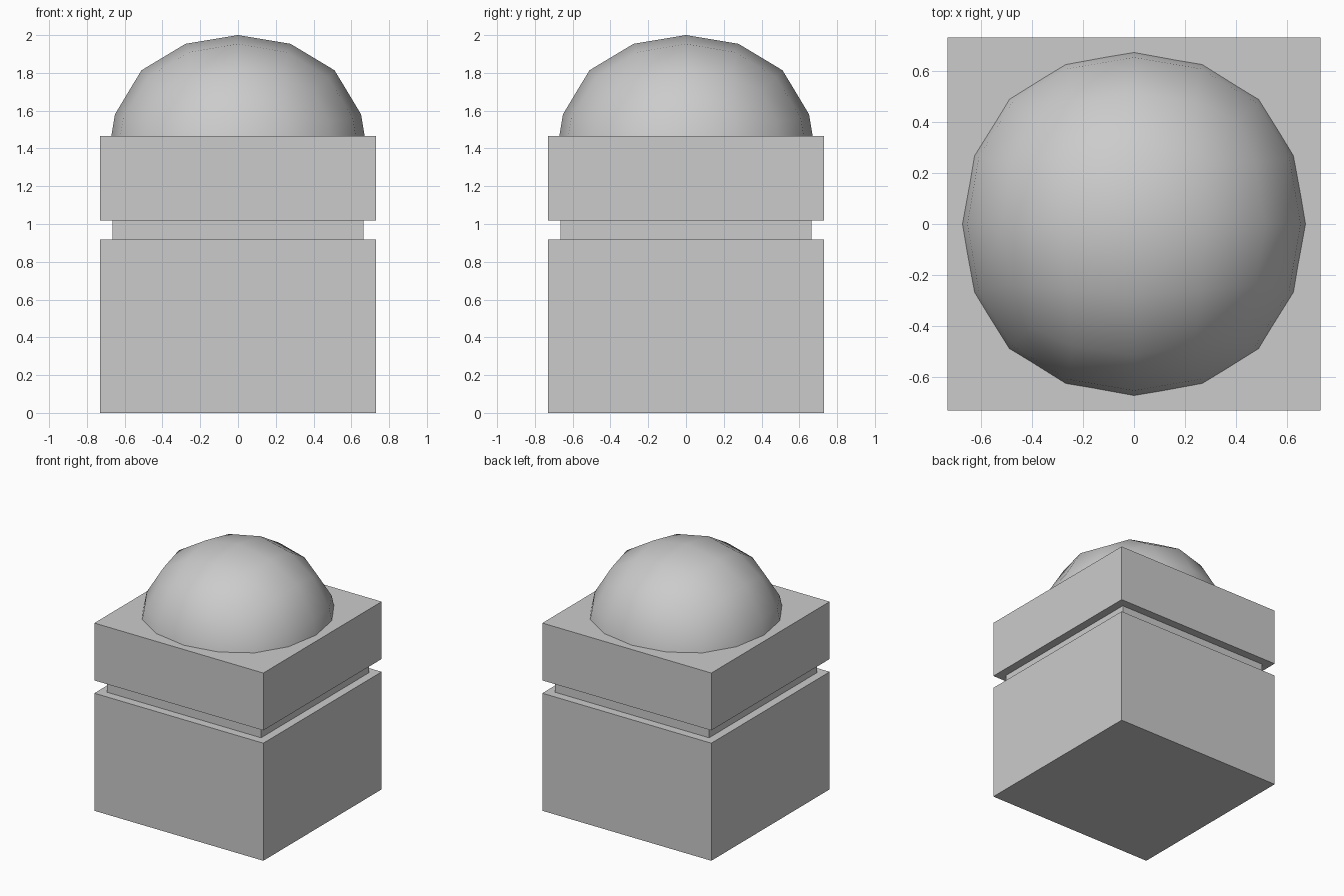
import bpy

cube = bpy.data.objects.get("Cube")
if cube:
    bpy.data.objects.remove(cube, do_unlink=True)

# One plain grey for everything
grey = bpy.data.materials.new("plain_grey")
grey.use_nodes = True
color = (0.6, 0.6, 0.6, 1)
grey.diffuse_color = color
grey.node_tree.nodes["Principled BSDF"].inputs["Base Color"].default_value = color


def block(name, half, bottom, top):
    """Square block of the given half width between two heights."""
    bpy.ops.mesh.primitive_cube_add(size=1, location=(0, 0, (bottom + top) / 2))
    ob = bpy.context.object
    ob.name = name
    ob.scale = (2 * half, 2 * half, top - bottom)
    bpy.ops.object.transform_apply(location=False, rotation=False, scale=True)
    ob.data.materials.append(grey)
    return ob


# Stacked square body with a recessed neck
block("base_block", 0.73, 0, 0.918)
block("neck_block", 0.665, 0.918, 1.018)
block("upper_block", 0.73, 1.018, 1.466)

# Rounded cube set into the upper block, showing as a dome
radius, centre = 0.795, 1.302
dome = block("dome", radius, centre - radius, centre + radius)
subdivision = dome.modifiers.new("rounding", 'SUBSURF')
subdivision.levels = subdivision.render_levels = 2
subdivision.use_limit_surface = False
bpy.ops.object.shade_smooth()
